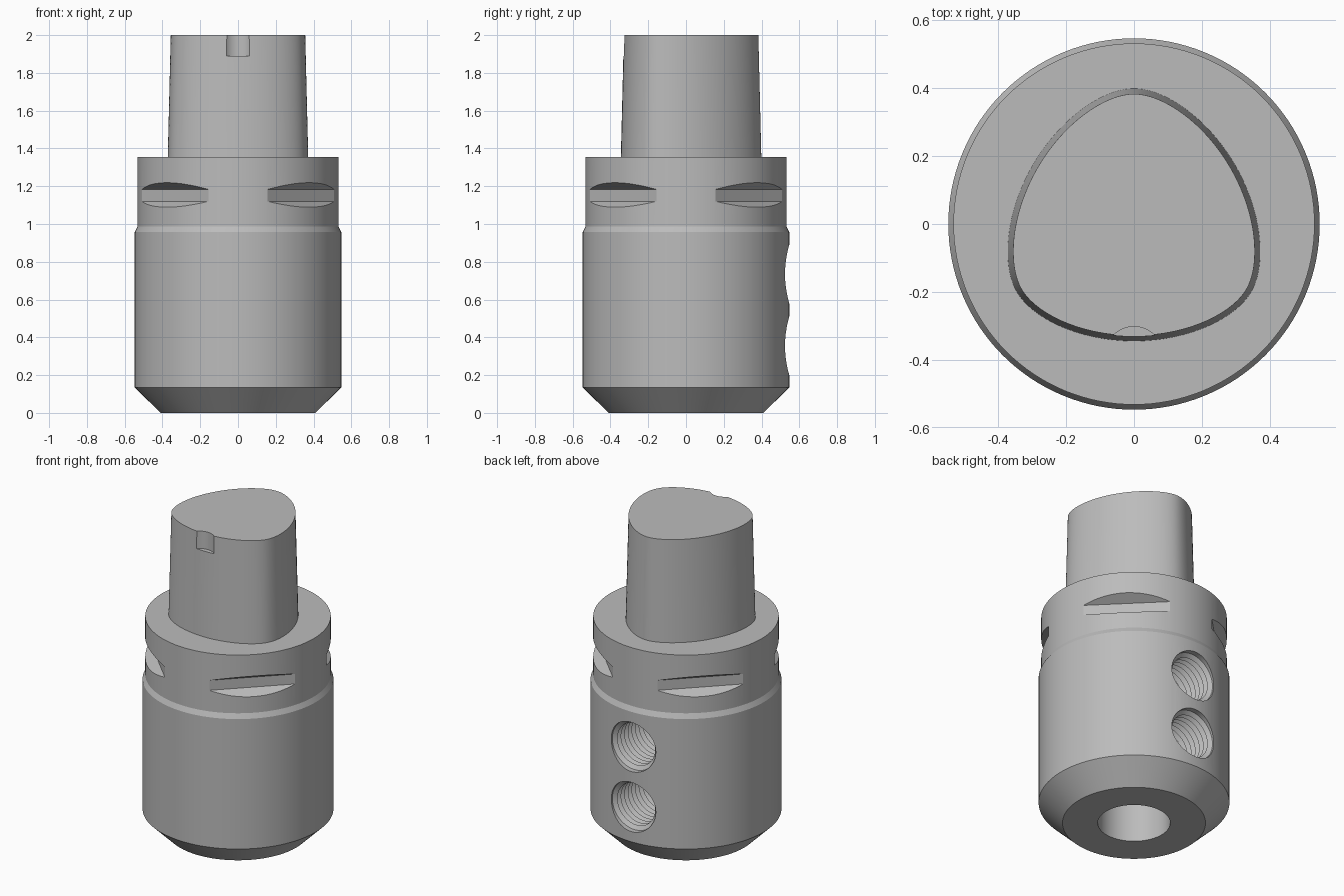
import bpy, bmesh, math
from mathutils import Matrix

cube = bpy.data.objects.get("Cube")
if cube:
    bpy.data.objects.remove(cube, do_unlink=True)

steel = bpy.data.materials.new("grey_steel")
steel.use_nodes = True
GREY = (0.5, 0.5, 0.5, 1)
steel.diffuse_color = GREY
steel.node_tree.nodes["Principled BSDF"].inputs["Base Color"].default_value = GREY


def finish(bm, name, matrix=None):
    """Turn a bmesh into a clean object."""
    bmesh.ops.remove_doubles(bm, verts=bm.verts, dist=1e-5)
    bmesh.ops.recalc_face_normals(bm, faces=bm.faces)
    if matrix:
        bm.transform(matrix)
    mesh = bpy.data.meshes.new(name)
    bm.to_mesh(mesh)
    bm.free()
    mesh.materials.append(steel)
    obj = bpy.data.objects.new(name, mesh)
    bpy.context.collection.objects.link(obj)
    return obj


def lathe(name, profile, steps, matrix=None):
    """Revolve (radius, height) points round z; both ends lie on the axis."""
    bm = bmesh.new()
    verts = [bm.verts.new((r, 0, z)) for r, z in profile]
    edges = [bm.edges.new(pair) for pair in zip(verts, verts[1:])]
    bmesh.ops.spin(bm, geom=verts + edges, cent=(0, 0, 0), axis=(0, 0, 1),
                   angle=math.tau, steps=steps)
    return finish(bm, name, matrix)


def loft(name, rings, matrix=None):
    """Skin a stack of equal point rings and cap both ends."""
    bm = bmesh.new()
    loops = [[bm.verts.new(p) for p in ring] for ring in rings]
    n = len(loops[0])
    for low, high in zip(loops, loops[1:]):
        for i in range(n):
            j = (i + 1) % n
            bm.faces.new((low[i], low[j], high[j], high[i]))
    bm.faces.new(loops[0])
    bm.faces.new(loops[-1])
    return finish(bm, name, matrix)


def cut(target, cutter):
    cutter.hide_render = True
    mod = target.modifiers.new("cut", 'BOOLEAN')
    mod.operation = 'DIFFERENCE'
    mod.solver = 'EXACT'
    mod.object = cutter
    select(target)
    bpy.ops.object.modifier_apply(modifier=mod.name)
    bpy.data.objects.remove(cutter, do_unlink=True)


def select(obj):
    bpy.ops.object.select_all(action='DESELECT')
    obj.select_set(True)
    bpy.context.view_layer.objects.active = obj


# Holder body with its blind bore and stepped collar
body = lathe("holder_body", [
    (0, 0.95), (0.208, 0.95), (0.208, 0), (0.41, 0), (0.547, 0.135),
    (0.547, 0.957), (0.532, 0.987), (0.532, 1.355), (0, 1.355)], 128)

# Four flared gripper grooves on the collar diagonals
section = [(0.47, 1.12), (0.47, 1.183), (0.6, 1.258), (0.6, 1.055)]
for k in range(4):
    groove = loft("groove_cutter",
                  [[(u, t, z) for u, z in section] for t in (-0.4, 0.4)],
                  Matrix.Rotation(math.radians(45 + 90 * k), 4, 'Z'))
    cut(body, groove)

# Two threaded clamping screw holes through the back wall
PITCH, MINOR, MAJOR = 0.036, 0.132, 0.156
thread = [(0, 0.05), (MINOR, 0.05)]
for i in range(12):
    base = 0.1 + i * PITCH
    thread += [(MINOR, base), (MAJOR, base + PITCH / 2)]
thread += [(MAJOR, 0.7), (0, 0.7)]
for height in (0.355, 0.735):
    hole = lathe("screw_hole_cutter", thread, 48,
                 Matrix.Translation((0, 0, height)) @ Matrix.Rotation(-math.pi / 2, 4, 'X'))
    cut(body, hole)


def trilobe(mean, z, lobe=0.027, count=120):
    """Rounded three-lobed outline with one lobe at the back."""
    ring = []
    for i in range(count):
        a = math.tau * i / count
        phase = 3 * (a - math.pi / 2)
        p, dp = mean + lobe * math.cos(phase), -3 * lobe * math.sin(phase)
        ring.append((p * math.cos(a) - dp * math.sin(a),
                     p * math.sin(a) + dp * math.cos(a), z))
    return ring


# Tapered three-lobed shank with a rounded key notch at the front
shank = loft("tapered_shank", [trilobe(0.372, 1.35), trilobe(0.356, 2.0)])
notch = lathe("key_notch_cutter", [(0, 1.89), (0.085, 1.89), (0.085, 2.1), (0, 2.1)],
              48, Matrix.Translation((0, -0.387, 0)))
cut(shank, notch)

for obj in (body, shank):
    select(obj)
    bpy.ops.object.shade_smooth_by_angle(angle=math.radians(24))
